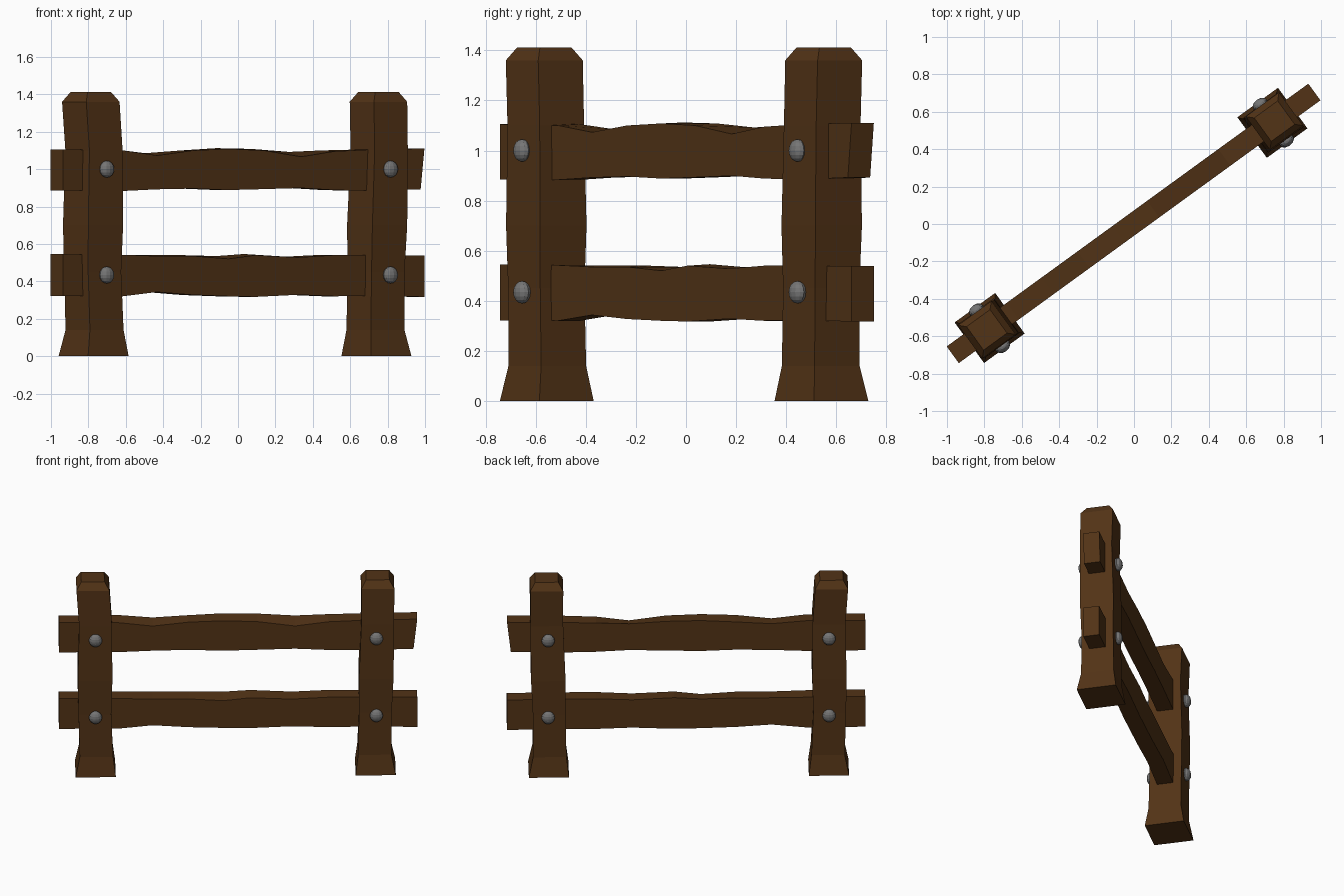
import bpy, bmesh, math
from mathutils import Vector, Matrix

if "Cube" in bpy.data.objects:
    bpy.data.objects.remove(bpy.data.objects["Cube"])

ANGLE = math.radians(36)          # the fence runs diagonally across the ground
ROT = Matrix.Rotation(ANGLE, 4, 'Z')


def material(name, colour):
    m = bpy.data.materials.new(name)
    m.diffuse_color = (*colour, 1)
    m.use_nodes = True
    m.node_tree.nodes["Principled BSDF"].inputs["Base Color"].default_value = m.diffuse_color
    return m


wood = material("dark brown wood", (0.085, 0.033, 0.008))
metal = material("grey metal", (0.18, 0.18, 0.18))


def finish(bm, name, mat):
    bmesh.ops.recalc_face_normals(bm, faces=bm.faces)
    me = bpy.data.meshes.new(name)
    bm.to_mesh(me)
    bm.free()
    me.materials.append(mat)
    ob = bpy.data.objects.new(name, me)
    bpy.context.collection.objects.link(ob)
    return ob


def loft(rings, name, mat):
    """Skin a list of four-point rings and cap both ends."""
    bm = bmesh.new()
    rows = [[bm.verts.new(p) for p in ring] for ring in rings]
    for a, b in zip(rows, rows[1:]):
        for i in range(4):
            j = (i + 1) % 4
            bm.faces.new((a[i], a[j], b[j], b[i]))
    bm.faces.new(rows[0])
    bm.faces.new(rows[-1])
    return finish(bm, name, mat)


# Posts: rough square timbers, flared foot and chamfered top (x, y, z, side)
def post(name, sections):
    rings = []
    for x, y, z, s in sections:
        h = s / 2
        rings.append([Vector((x, y, z)) + ROT @ Vector((a * h, b * h, 0))
                      for a, b in ((-1, -1), (1, -1), (1, 1), (-1, 1))])
    loft(rings, name, wood)


post("left_post", [
    (-0.772, -0.556, 0, 0.268), (-0.767, -0.554, 0.14, 0.222),
    (-0.777, -0.558, 0.45, 0.218), (-0.775, -0.558, 0.70, 0.230),
    (-0.770, -0.560, 1.10, 0.219), (-0.787, -0.566, 1.36, 0.220),
    (-0.787, -0.566, 1.412, 0.155)])
post("right_post", [
    (0.740, 0.541, 0, 0.268), (0.735, 0.538, 0.14, 0.222),
    (0.738, 0.540, 0.45, 0.218), (0.744, 0.542, 0.70, 0.230),
    (0.755, 0.544, 1.10, 0.219), (0.751, 0.550, 1.36, 0.220),
    (0.751, 0.550, 1.412, 0.155)])


# Rails: hewn planks with uneven edges (along, top front, top back, bottom)
def rail(name, sections, slant):
    rings = []
    for k, (u, tf, tb, bo) in enumerate(sections):
        s = slant if k == len(sections) - 1 else 0
        pts = ((u - s, -0.051, bo), (u, -0.051, tf), (u, 0.059, tb), (u - s, 0.059, bo))
        rings.append([ROT @ Vector(p) for p in pts])
    loft(rings, name, wood)


rail("upper_rail", [
    (-1.195, 1.105, 1.105, 0.885), (-0.80, 1.10, 1.105, 0.883),
    (-0.57, 1.073, 1.085, 0.892), (-0.33, 1.10, 1.10, 0.896),
    (-0.10, 1.108, 1.112, 0.888), (0.13, 1.10, 1.108, 0.893),
    (0.38, 1.066, 1.092, 0.899), (0.60, 1.095, 1.10, 0.888),
    (0.85, 1.105, 1.105, 0.884), (1.195, 1.11, 1.11, 0.892)], 0.025)
rail("lower_rail", [
    (-1.195, 0.545, 0.545, 0.322), (-0.80, 0.542, 0.542, 0.320),
    (-0.57, 0.535, 0.540, 0.343), (-0.33, 0.535, 0.540, 0.327),
    (-0.10, 0.520, 0.535, 0.320), (0.08, 0.540, 0.546, 0.317),
    (0.36, 0.528, 0.532, 0.328), (0.60, 0.540, 0.542, 0.320),
    (0.85, 0.540, 0.540, 0.322), (1.195, 0.538, 0.538, 0.317)], 0.0)

# Bolts: flattened domes on both faces of each post at both rails
for side, px, py in (("left", -0.772, -0.558), ("right", 0.745, 0.542)):
    for level, z in (("upper", 1.0), ("lower", 0.434)):
        for face, d in (("front", -1), ("back", 1)):
            bm = bmesh.new()
            bmesh.ops.create_uvsphere(bm, u_segments=12, v_segments=8, radius=1)
            centre = Vector((px, py, z)) + ROT @ Vector((0, d * 0.12, 0))
            bmesh.ops.transform(bm, verts=bm.verts, matrix=(
                Matrix.Translation(centre) @ ROT @ Matrix.Diagonal((0.044, 0.031, 0.045, 1))))
            finish(bm, f"{side}_{level}_{face}_bolt", metal)
